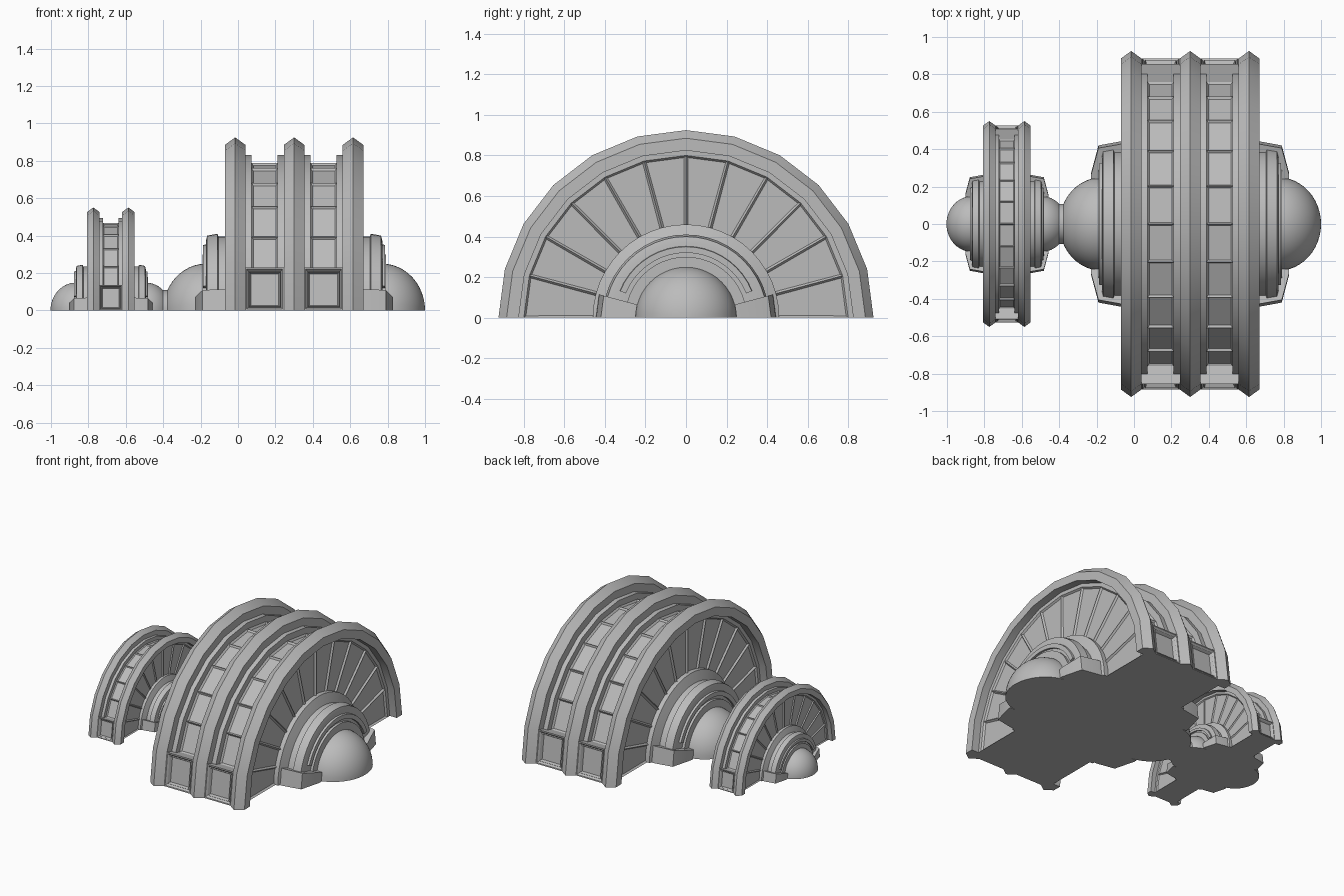
import bpy
import bmesh
from math import sin, cos, pi, radians

cube = bpy.data.objects.get("Cube")
if cube:
    bpy.data.objects.remove(cube, do_unlink=True)

GREY = (0.5, 0.5, 0.5, 1)
stone = bpy.data.materials.new("grey_stone")
stone.use_nodes = True
stone.diffuse_color = GREY
stone.node_tree.nodes["Principled BSDF"].inputs["Base Color"].default_value = GREY


def arch(name, profile, steps=12, start=0, end=180, insets=(), rounds=((0.014, -0.012),)):
    """Sweep a closed (x, radius) profile about the x axis; chosen strips get inset panels."""
    bm = bmesh.new()
    rings = []
    for i in range(steps + 1):
        a = radians(start + (end - start) * i / steps)
        rings.append([bm.verts.new((x, -r * cos(a), r * sin(a))) for x, r in profile])
    n = len(profile)
    panels = []
    for a, b in zip(rings, rings[1:]):
        for j in range(n):
            k = (j + 1) % n
            if profile[j][1] == 0 and profile[k][1] == 0:
                continue
            face = bm.faces.new((a[j], a[k], b[k], b[j]))
            if j in insets:
                panels.append(face)
    bm.faces.new(rings[0])
    bm.faces.new(rings[-1])
    bmesh.ops.remove_doubles(bm, verts=bm.verts, dist=1e-5)
    bmesh.ops.recalc_face_normals(bm, faces=bm.faces)
    for thickness, depth in rounds if panels else ():
        bmesh.ops.inset_individual(bm, faces=panels, thickness=thickness, depth=depth)
    mesh = bpy.data.meshes.new(name)
    bm.to_mesh(mesh)
    bm.free()
    mesh.materials.append(stone)
    obj = bpy.data.objects.new(name, mesh)
    bpy.context.collection.objects.link(obj)
    bpy.ops.object.select_all(action="DESELECT")
    obj.select_set(True)
    bpy.context.view_layer.objects.active = obj
    bpy.ops.object.shade_smooth_by_angle(angle=radians(30))
    return obj


RIB = [(-.055, .825), (-.055, .885), (0, .925), (.055, .885), (.055, .825)]
HUB = [(-.02, 0), (-.02, .46), (.02, .46), (.03, .435), (.045, .395), (.09, .395),
       (.095, .41), (.15, .4), (.157, .37), (.157, .3), (.175, .3), (.175, 0)]
FOOT = [(0, .25), (0, .445), (.05, .443), (.175, .42), (.215, .27), (.215, .25)]
TRIM = [(.14, .32), (.14, .355), (.172, .35), (.172, .32)]
DOME = [(.155, 0)] + [(.155 + .23 * sin(t * pi / 24), .25 * cos(t * pi / 24))
                      for t in range(12)] + [(.385, 0)]
PITCH = .315


def building(label, centre, scale, bays):
    half = bays * PITCH / 2

    def part(name, profile, offset=0, side=1, **options):
        pts = [((offset + side * x) * scale + centre, r * scale) for x, r in profile]
        rounds = options.pop("rounds", ((.014, -.012),))
        return arch(f"{label}_{name}", pts,
                    rounds=[(t * scale, d * scale) for t, d in rounds], **options)

    # Vaulted body with fan panels on the ends and a window channel in each bay
    body = [(-half, 0), (-half, .45), (-half, .8), (-half, .83)]
    strips = [1]
    for b in range(bays):
        c = -half + PITCH * (b + .5)
        strips.append(len(body) + 1)
        body += [(c - .07, .83), (c - .07, .787), (c + .07, .787), (c + .07, .83)]
        # Framed doors at both feet of the bay
        door = [(-.105, .74), (-.105, .885), (.105, .885), (.105, .74)]
        for end, a in (("front", 0), ("back", 165)):
            part(f"{end}_door_{b + 1}", door, c, steps=1, start=a, end=a + 15, insets=[1],
                 rounds=((.012, 0), (.014, -.014), (.006, .008), (.012, -.02)))
    strips.append(len(body) + 1)
    body += [(half, .83), (half, .8), (half, .45), (half, 0)]
    part("body", body, insets=strips)

    # Peaked ribs between the bays
    for b in range(bays + 1):
        part(f"rib_{b + 1}", RIB, -half + PITCH * b)

    # Stepped hub, trim, dome and feet at each end
    for side, name in ((-1, "right"), (1, "left")):
        part(f"{name}_hub", HUB, side * half, side, steps=24)
        part(f"{name}_trim", TRIM, side * half, side, steps=18, start=22, end=158)
        part(f"{name}_dome", DOME, side * half, side, steps=24)
        for end, a in (("front", 0), ("back", 165)):
            part(f"{name}_{end}_foot", FOOT, side * half, side, steps=1, start=a, end=a + 15)


building("large", .3, 1, 2)
building("small", -.68, .595, 1)

# Passage joining the two domes
arch("passage", [(-.46, 0), (-.46, .14), (-.43, .118), (-.4, .108), (-.36, .108),
                 (-.34, .125), (-.32, .15), (-.32, 0)], steps=24)
